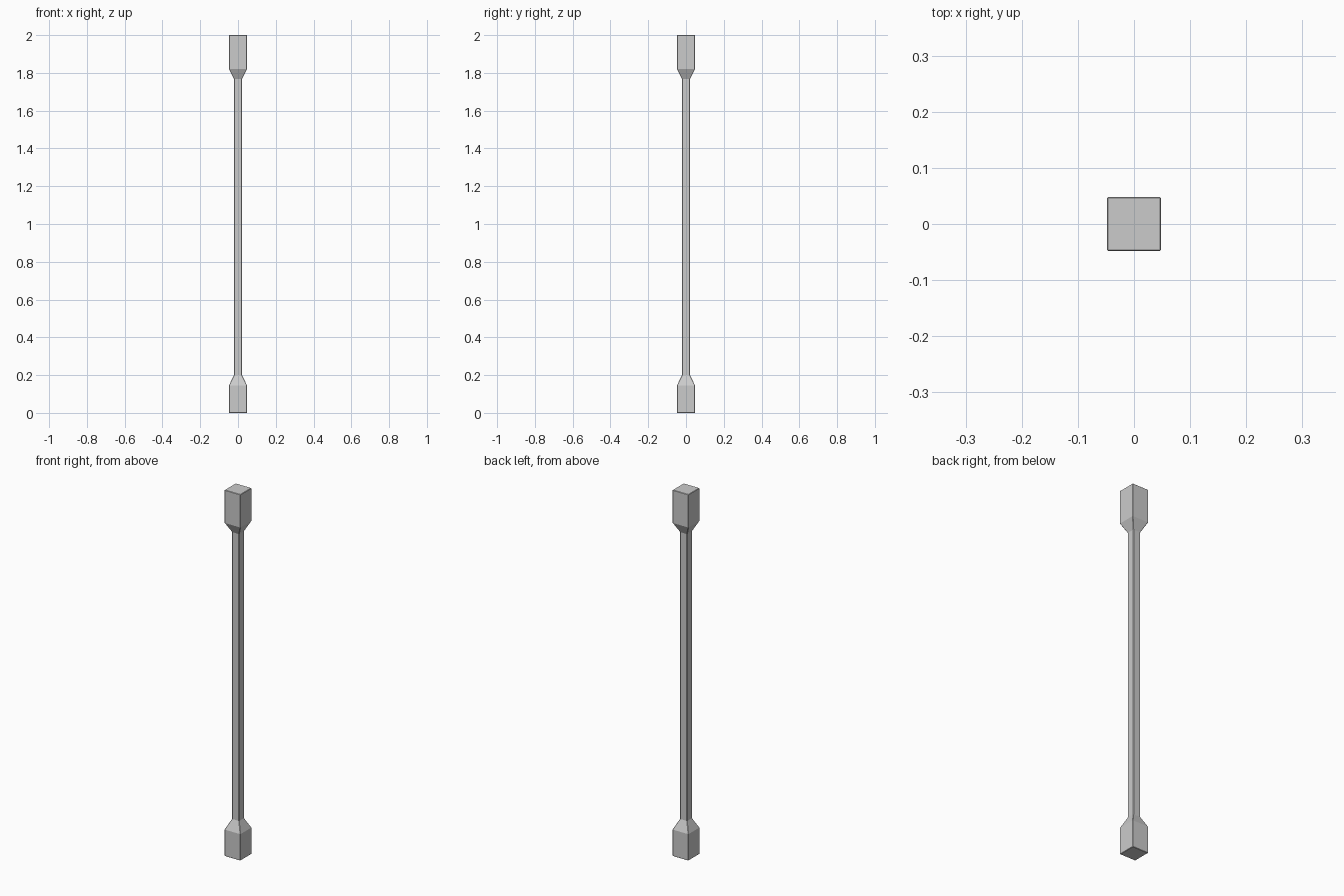
import bpy, bmesh

if "Cube" in bpy.data.objects:
    bpy.data.objects.remove(bpy.data.objects["Cube"])

# Square profile of the post: (height, half width)
PROFILE = [(0.0, 0.048), (0.145, 0.048), (0.20, 0.0215),
           (1.767, 0.0215), (1.82, 0.048), (2.0, 0.048)]


def square_ring(bm, z, h):
    return [bm.verts.new((x * h, y * h, z))
            for x, y in ((-1, -1), (1, -1), (1, 1), (-1, 1))]


# Post: loft the square rings and cap both ends
bm = bmesh.new()
rings = [square_ring(bm, z, h) for z, h in PROFILE]
for low, high in zip(rings, rings[1:]):
    for i in range(4):
        j = (i + 1) % 4
        bm.faces.new((low[i], low[j], high[j], high[i]))
bm.faces.new(rings[0][::-1])
bm.faces.new(rings[-1])

mesh = bpy.data.meshes.new("baluster_post")
bm.to_mesh(mesh)
bm.free()
post = bpy.data.objects.new("baluster_post", mesh)
bpy.context.collection.objects.link(post)

# Slightly eased corners
bevel = post.modifiers.new("eased_edges", 'BEVEL')
bevel.width = 0.002
bevel.segments = 1
bevel.limit_method = 'ANGLE'
bevel.angle_limit = 1.0
